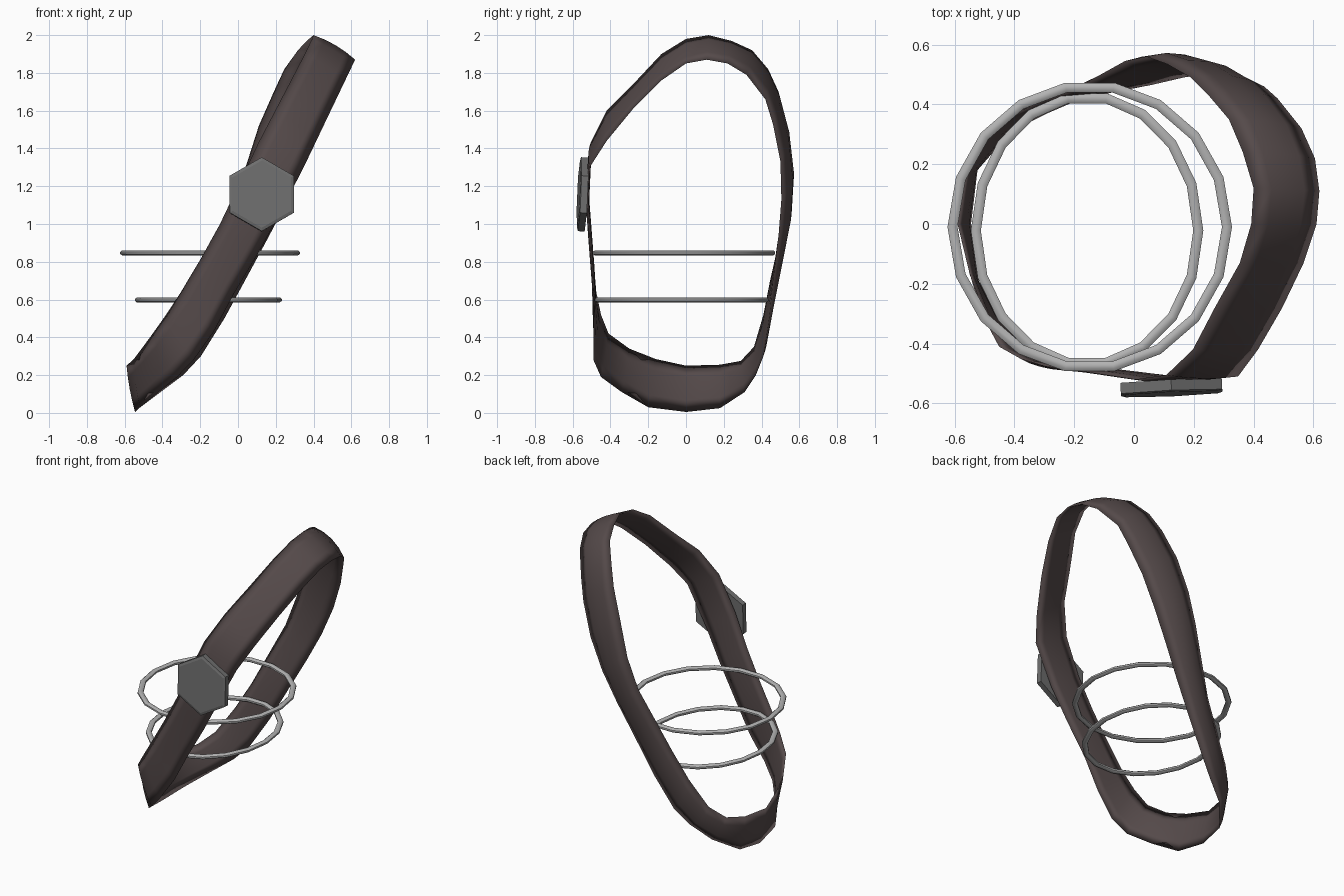
import bpy, bmesh, math
from mathutils import Vector, Matrix

cube = bpy.data.objects.get("Cube")
if cube:
    bpy.data.objects.remove(cube, do_unlink=True)


def material(name, colour):
    mat = bpy.data.materials.new(name)
    mat.use_nodes = True
    mat.diffuse_color = (*colour, 1)
    shader = mat.node_tree.nodes["Principled BSDF"]
    shader.inputs["Base Color"].default_value = (*colour, 1)
    shader.inputs["Roughness"].default_value = 0.7
    return mat


leather = material("dark brown leather", (0.09, 0.068, 0.068))
steel = material("light grey metal", (0.45, 0.45, 0.45))
iron = material("dark grey metal", (0.16, 0.16, 0.16))


def make_object(name, bm, mat, smooth_angle=None):
    bmesh.ops.recalc_face_normals(bm, faces=bm.faces)
    mesh = bpy.data.meshes.new(name)
    bm.to_mesh(mesh)
    bm.free()
    mesh.materials.append(mat)
    obj = bpy.data.objects.new(name, mesh)
    bpy.context.collection.objects.link(obj)
    if smooth_angle:
        bpy.ops.object.select_all(action="DESELECT")
        obj.select_set(True)
        bpy.context.view_layer.objects.active = obj
        bpy.ops.object.shade_smooth_by_angle(angle=math.radians(smooth_angle))
    return obj


def bridge_loops(bm, loops):
    """Join closed loops into a closed tube."""
    for i, here in enumerate(loops):
        there = loops[(i + 1) % len(loops)]
        for j in range(len(here)):
            k = (j + 1) % len(here)
            bm.faces.new((here[j], there[j], there[k], here[k]))


def interpolate(knots, value):
    """Piecewise linear lookup of x from height."""
    for (z0, x0), (z1, x1) in zip(knots, knots[1:]):
        if value <= z1:
            return x0 + (x1 - x0) * (value - z0) / (z1 - z0)
    return knots[-1][1]


# Strap: both rims as (y, z) loops, starting at the top and going down the back
upper_rim = [
    (.12, 2), (.24, 1.97), (.35, 1.92), (.435, 1.82), (.49, 1.7), (.535, 1.52), (.56, 1.3),
    (.545, 1.1), (.495, .9), (.445, .7), (.41, .52), (.36, .35), (.29, .275), (.18, .255),
    (0, .25), (-.16, .285), (-.3, .34), (-.41, .42), (-.45, .52), (-.475, .64), (-.49, .82),
    (-.505, 1), (-.52, 1.2), (-.505, 1.43), (-.42, 1.6), (-.28, 1.74), (-.13, 1.9), (0, 1.98)]
lower_rim = [
    (.11, 1.87), (.22, 1.85), (.32, 1.79), (.42, 1.66), (.46, 1.53), (.5, 1.33), (.505, 1.13),
    (.49, .94), (.465, .74), (.44, .5), (.41, .3), (.37, .2), (.31, .11), (.18, .025),
    (0, .005), (-.2, .03), (-.34, .11), (-.45, .19), (-.49, .28), (-.49, .43), (-.49, .63),
    (-.505, .84), (-.52, 1.05), (-.51, 1.3), (-.42, 1.44), (-.28, 1.61), (-.13, 1.76), (0, 1.85)]

# How far each rim leans to the side at each height
upper_front = [(0, -.59), (.25, -.59), (.26, -.57), (.34, -.51), (.49, -.4), (.72, -.25),
               (1.1, -.04), (1.3, .04), (1.95, .38), (2, .4)]
upper_back = [(0, -.59), (.25, -.59), (.255, -.56), (.275, -.5), (.35, -.42), (.52, -.31),
              (.7, -.21), (.9, -.12), (1.1, -.03), (1.3, .04), (1.55, .12), (1.83, .25),
              (1.95, .34), (2, .4)]
lower_front = [(0, -.55), (.02, -.53), (.2, -.31), (.35, -.17), (.6, -.04), (.85, .11),
               (1.2, .3), (1.87, .62)]
lower_back = [(0, -.55), (.02, -.53), (.2, -.29), (.35, -.15), (.6, -.02), (.85, .12),
              (1.2, .3), (1.5, .425), (1.66, .48), (1.79, .56), (1.87, .62)]

bm = bmesh.new()
columns = 4
rungs = []
for (ya, za), (yb, zb) in zip(upper_rim, lower_rim):
    a = Vector((interpolate(upper_back if ya > 0 else upper_front, za), ya, za))
    b = Vector((interpolate(lower_back if yb > 0 else lower_front, zb), yb, zb))
    across = (b - a).normalized()
    outward = (a + b) / 2 - Vector((0, 0.02, 1))
    outward = (outward - across * outward.dot(across)).normalized()
    # arched outside, most of all at the back, and a little padded inside
    arch = 0.006 + (0.06 * ya if ya > 0 else -0.012 * ya)
    steps = [k / columns for k in range(columns + 1)]
    outside = [a.lerp(b, t) + outward * arch * 4 * t * (1 - t) for t in steps]
    inside = [a.lerp(b, t) - outward * 0.008 * 4 * t * (1 - t) for t in steps[-2:0:-1]]
    rungs.append([bm.verts.new(p) for p in outside + inside])
bridge_loops(bm, rungs)
make_object("strap", bm, leather, 180)


# Rings: thin tubes swept around an ellipse
def ring(name, centre, radius_x, radius_y, tube, segments=18, sides=8):
    bm = bmesh.new()
    loops = []
    for i in range(segments):
        t = math.tau * i / segments
        loop = []
        for j in range(sides):
            s = math.tau * (j + 0.5) / sides
            reach = tube * 1.3 * math.cos(s)
            point = Vector(((radius_x + reach) * math.cos(t),
                            (radius_y + reach) * math.sin(t), tube * math.sin(s)))
            loop.append(bm.verts.new(point + Vector(centre)))
        loops.append(loop)
    bridge_loops(bm, loops)
    return make_object(name, bm, steel, 50)


ring("upper_ring", (-0.148, -0.01, 0.847), 0.459, 0.473, 0.014)
ring("lower_ring", (-0.157, -0.022, 0.598), 0.372, 0.449, 0.014)

# Buckle: hexagonal plate with a narrow chamfered border
bm = bmesh.new()
bmesh.ops.create_cone(bm, cap_ends=True, segments=6, radius1=0.196, radius2=0.196, depth=0.036)
bm.normal_update()
front = max(bm.faces, key=lambda f: f.normal.z)
bmesh.ops.inset_region(bm, faces=[front], thickness=0.018, depth=0.005)
tilt = Matrix.Rotation(math.radians(2.5), 4, "Z") @ Matrix.Rotation(math.radians(-2.5), 4, "X")
bm.transform(Matrix.Translation((0.125, -0.546, 1.157)) @ tilt @ Matrix.Rotation(math.pi / 2, 4, "X"))
make_object("buckle", bm, iron)
